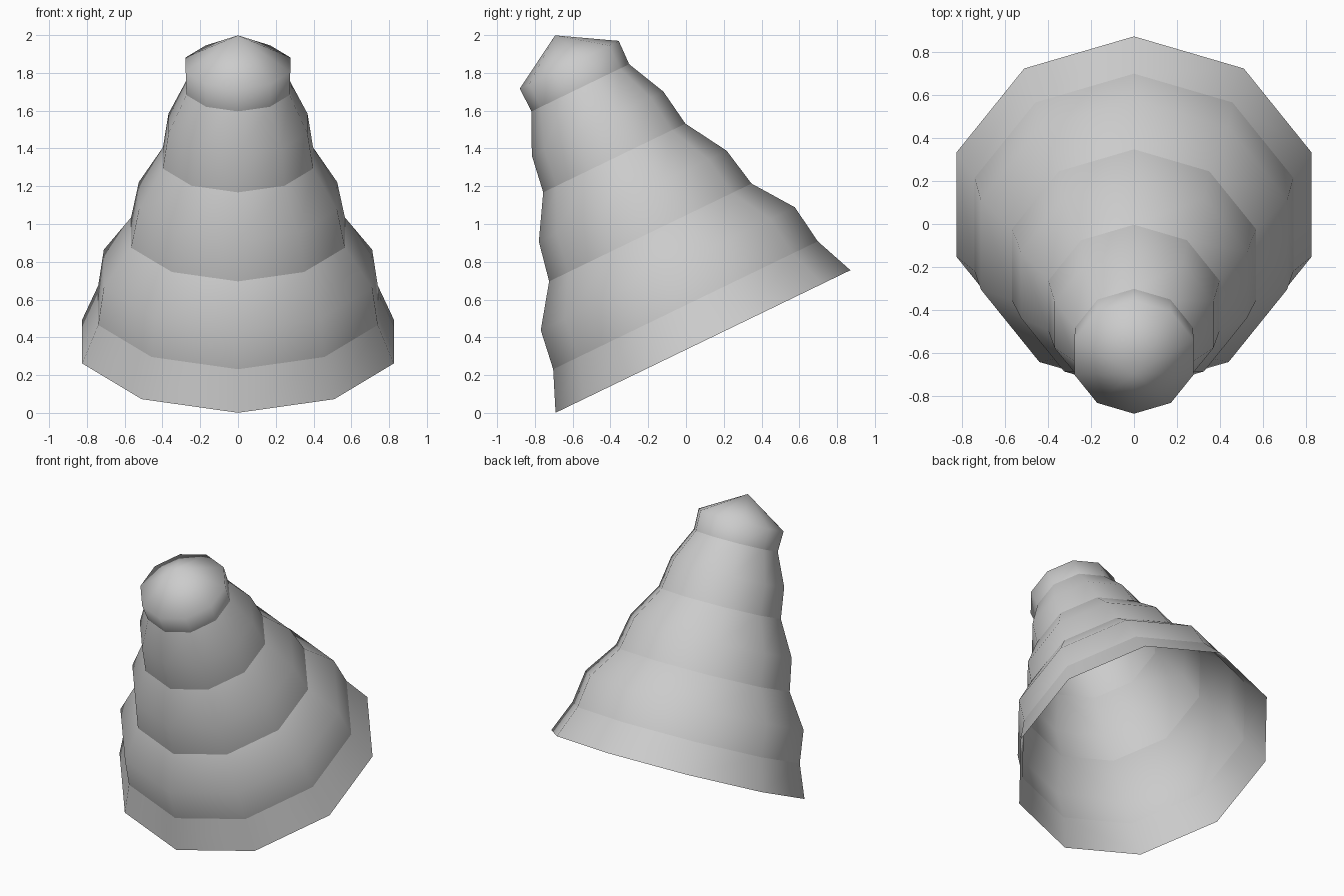
import bpy, bmesh, math
from mathutils import Matrix, Vector

cube = bpy.data.objects.get("Cube")
if cube:
    bpy.data.objects.remove(cube)

SIDES = 10
TILT = Matrix.Translation((0, 0.09, 0.378)) @ Matrix.Rotation(math.radians(25.8), 4, 'X')

grey = bpy.data.materials.new("light_grey")
grey.use_nodes = True
grey.diffuse_color = (0.6, 0.6, 0.6, 1)
grey.node_tree.nodes["Principled BSDF"].inputs["Base Color"].default_value = grey.diffuse_color


def shell(name, profile):
    """Open ten-sided shell from (radius, height) pairs; radius 0 closes to a point."""
    bm = bmesh.new()
    rings = []
    for radius, height in profile:
        count = SIDES if radius else 1
        rings.append([bm.verts.new((radius * math.sin(math.tau * i / SIDES),
                                    -radius * math.cos(math.tau * i / SIDES), height))
                      for i in range(count)])
    for low, high in zip(rings, rings[1:]):
        for i in range(SIDES):
            j = (i + 1) % SIDES
            if len(high) == 1:
                bm.faces.new((low[i], low[j], high[0]))
            else:
                bm.faces.new((low[i], low[j], high[j], high[i]))
    bm.transform(TILT)
    for face in bm.faces:
        face.smooth = True
    mesh = bpy.data.meshes.new(name)
    bm.to_mesh(mesh)
    bm.free()
    mesh.materials.append(grey)
    obj = bpy.data.objects.new(name, mesh)
    bpy.context.collection.objects.link(obj)


# Stacked tiers along the leaning axis, with a crease between each
shell("bottom_skirt", [(0.867, 0), (0.778, 0.213)])
shell("lower_tier", [(0.778, 0.213), (0.747, 0.428), (0.595, 0.641)])
shell("middle_tier", [(0.595, 0.641), (0.552, 0.855), (0.418, 1.079)])
shell("upper_tier", [(0.418, 1.079), (0.387, 1.282), (0.287, 1.492)])
shell("pointed_cap", [(0.287, 1.492), (0.291, 1.627), (0, 1.8)])
